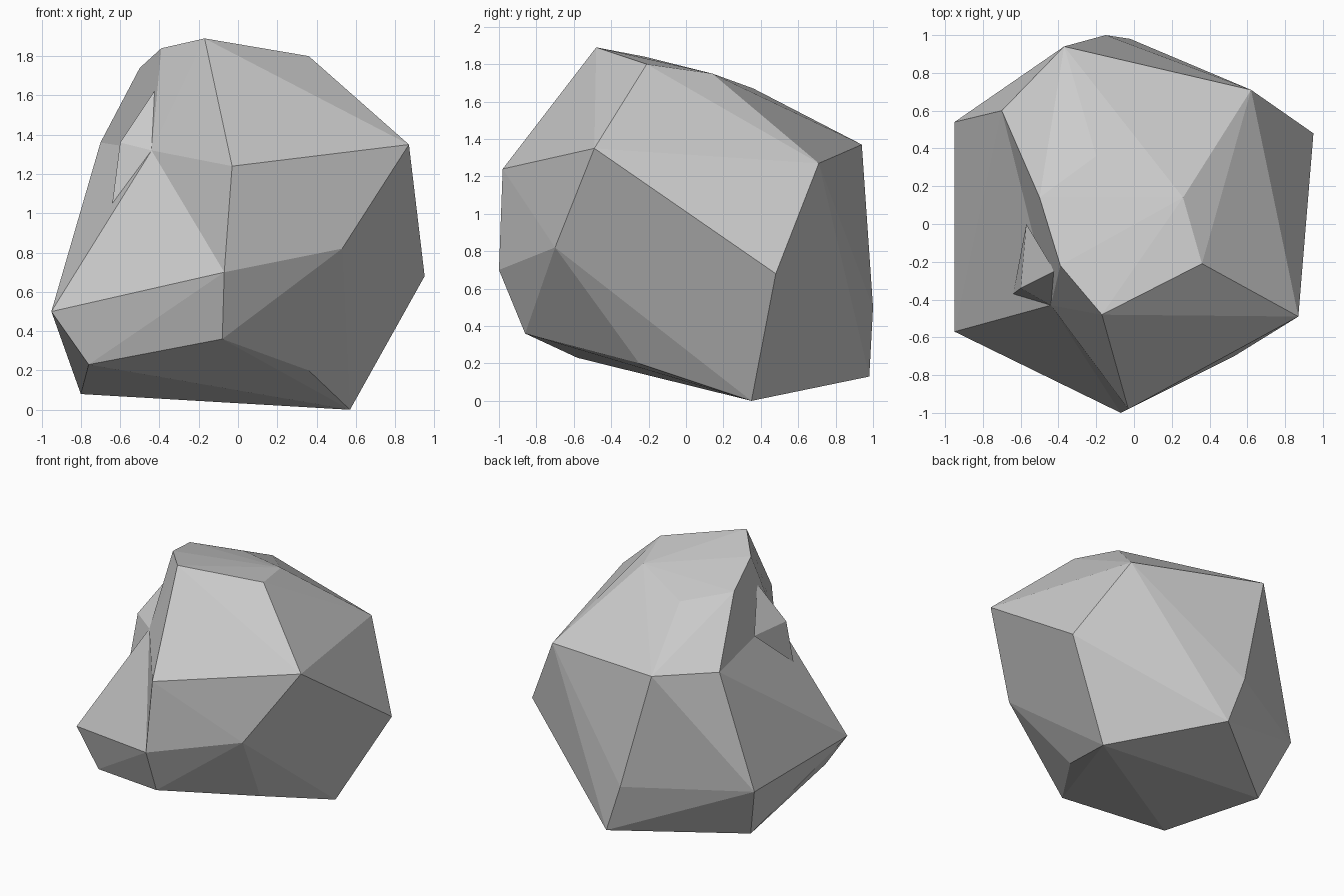
import bpy, bmesh

if "Cube" in bpy.data.objects:
    bpy.data.objects.remove(bpy.data.objects["Cube"])


def hull(bm, points):
    """Convex shell around the given corner points."""
    verts = [bm.verts.new(p) for p in points]
    res = bmesh.ops.convex_hull(bm, input=verts)
    junk = {g for g in res["geom_interior"] + res["geom_unused"]
            if isinstance(g, bmesh.types.BMVert)}
    bmesh.ops.delete(bm, geom=list(junk), context='VERTS')
    return [None if v in junk else v for v in verts]


def finish(bm, name):
    bmesh.ops.recalc_face_normals(bm, faces=bm.faces[:])
    bmesh.ops.dissolve_limit(bm, angle_limit=0.02, verts=bm.verts[:], edges=bm.edges[:])
    mesh = bpy.data.meshes.new(name)
    bm.to_mesh(mesh)
    bm.free()
    obj = bpy.data.objects.new(name, mesh)
    bpy.context.collection.objects.link(obj)


# Rock body: corners around the hollow first, then the rest
rim = [(-.95, -.57, .50), (-.07, -1, .70), (-.03, -.98, 1.24), (-.17, -.48, 1.89),
       (-.39, -.22, 1.84), (-.50, .14, 1.74), (-.70, .60, 1.36)]
top = [(.36, -.21, 1.80), (.26, .14, 1.75), (-.20, .36, 1.67)]
sides = [(.87, -.49, 1.35), (.95, .48, .68), (.62, .71, 1.27), (-.37, .94, 1.37),
         (-.95, .54, .50), (-.15, 1, .50), (.53, -.70, .82)]
base = [(-.08, -.86, .36), (-.76, -.58, .23), (-.80, .37, .08), (.57, .35, 0),
        (.36, -.25, .20), (-.02, .98, .13)]
hollow = (-.44, -.43, 1.32)

bm = bmesh.new()
verts = hull(bm, rim + top + sides + base)
ring = set(verts[:len(rim)])

# Hollow on the front left: open the shell and fan it in to a sunken point
bmesh.ops.delete(bm, geom=[f for f in bm.faces if all(v in ring for v in f.verts)],
                 context='FACES')
centre = bm.verts.new(hollow)
for e in [e for e in bm.edges if len(e.link_faces) == 1]:
    bm.faces.new((e.verts[0], e.verts[1], centre))
loose = [e for e in bm.edges if not e.link_faces]
bmesh.ops.delete(bm, geom=loose, context='EDGES')
finish(bm, "rock_body")

# Small shard standing in the hollow
bm = bmesh.new()
hull(bm, [hollow, (-.42, -.25, 1.63), (-.64, -.37, 1.05), (-.60, -.34, 1.36), (-.57, 0, 1.37)])
finish(bm, "rock_shard")
